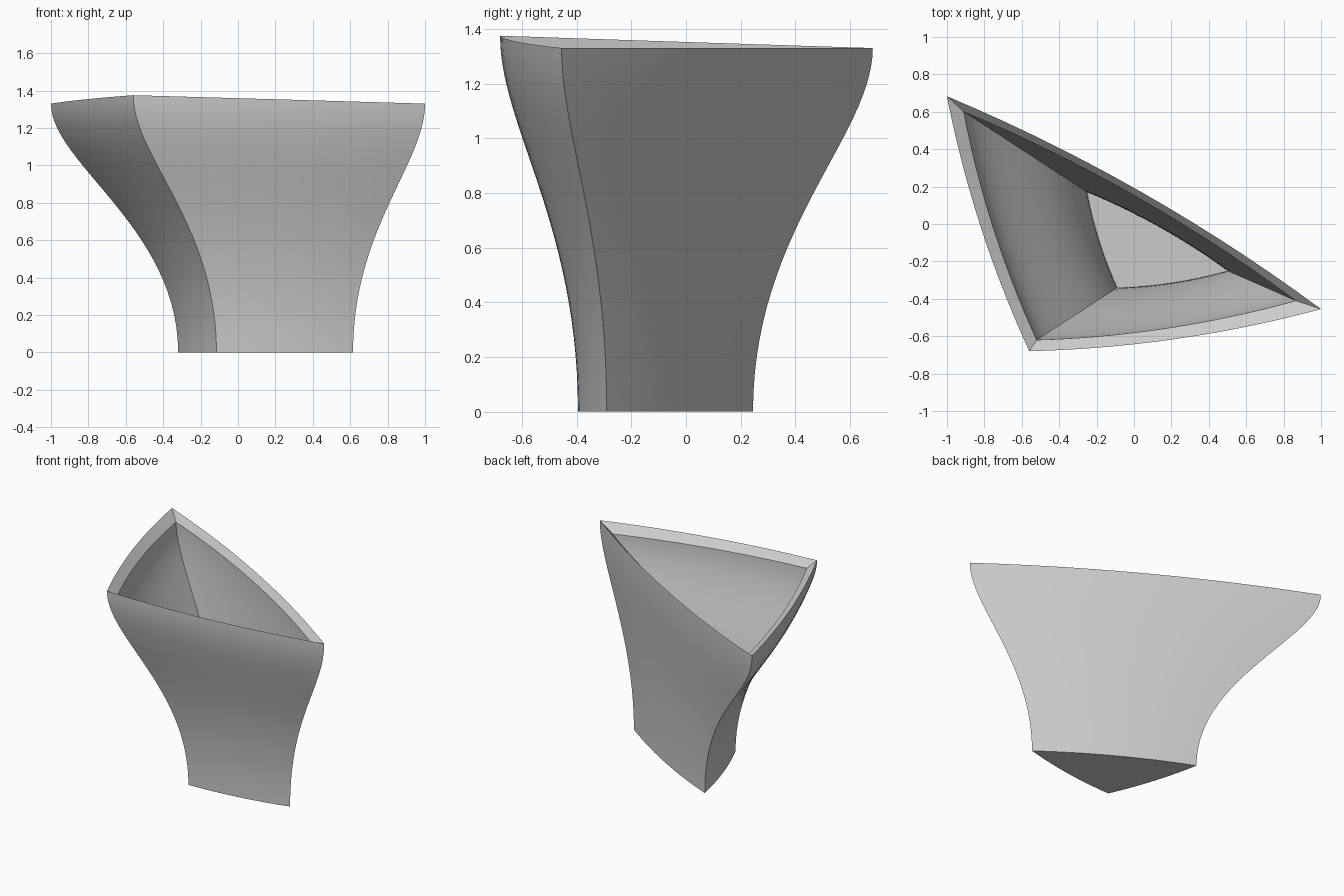
import bpy, bmesh, math
from mathutils import Vector

cube = bpy.data.objects.get("Cube")
if cube:
    bpy.data.objects.remove(cube, do_unlink=True)

SIDE_STEPS = 14     # points along each bowed side
ROWS = 28           # rings up each wall
BOW = 0.03          # side bulge as a share of its length

# Corner points, counter-clockwise: back left, front, right
outer_foot = [(-0.32, 0.245, 0), (-0.115, -0.395, 0), (0.615, -0.29, 0)]
outer_lip = [(-1, 0.683, 1.33), (-0.56, -0.68, 1.375), (1, -0.455, 1.33)]
inner_foot = [(-0.25, 0.17, 0.05), (-0.09, -0.34, 0.05), (0.5, -0.25, 0.05)]
inner_lip = [(-0.91, 0.60, 1.285), (-0.52, -0.62, 1.33), (0.865, -0.41, 1.285)]


def bezier(t, b, c):
    """One coordinate of a unit cubic with inner handles b and c."""
    return 3 * t * (1 - t) ** 2 * b + 3 * t * t * (1 - t) * c + t ** 3


def ring(corners):
    """Three-sided outline whose sides bow gently outward."""
    points = []
    for i in range(3):
        a, b = Vector(corners[i]), Vector(corners[(i + 1) % 3])
        side = b - a
        outward = Vector((side.y, -side.x, 0))
        for k in range(SIDE_STEPS):
            s = k / SIDE_STEPS
            points.append(a + side * s + outward * (BOW * 4 * s * (1 - s)))
    return points


def wall(foot, lip):
    """Rings rising from foot to lip along an S-shaped flare."""
    rings = []
    for j in range(ROWS + 1):
        t = j / ROWS
        flare, rise = bezier(t, 0, 1), bezier(t, 0.5, 0.76)
        corners = []
        for p, q in zip(foot, lip):
            corner = Vector(p).lerp(Vector(q), flare)
            corner.z = p[2] + (q[2] - p[2]) * rise
            corners.append(corner)
        rings.append(ring(corners))
    return rings


# Vessel: outer wall, sloping rim, inner wall, floor and base
rings = wall(outer_foot, outer_lip) + wall(inner_foot, inner_lip)[::-1]
bm = bmesh.new()
loops = [[bm.verts.new(p) for p in r] for r in rings]
count = len(loops[0])
for low, high in zip(loops, loops[1:]):
    for i in range(count):
        n = (i + 1) % count
        bm.faces.new((low[i], low[n], high[n], high[i]))
bm.faces.new(loops[0][::-1])
bm.faces.new(loops[-1])
bmesh.ops.recalc_face_normals(bm, faces=bm.faces[:])

mesh = bpy.data.meshes.new("vessel")
bm.to_mesh(mesh)
bm.free()
vessel = bpy.data.objects.new("vessel", mesh)
bpy.context.collection.objects.link(vessel)

# Plain grey finish
grey = bpy.data.materials.new("light_grey")
grey.use_nodes = True
colour = (0.6, 0.6, 0.6, 1)
grey.diffuse_color = colour
grey.node_tree.nodes["Principled BSDF"].inputs["Base Color"].default_value = colour
mesh.materials.append(grey)

# Smooth walls with crisp corners
bpy.ops.object.select_all(action='DESELECT')
vessel.select_set(True)
bpy.context.view_layer.objects.active = vessel
bpy.ops.object.shade_smooth_by_angle(angle=math.radians(30))
